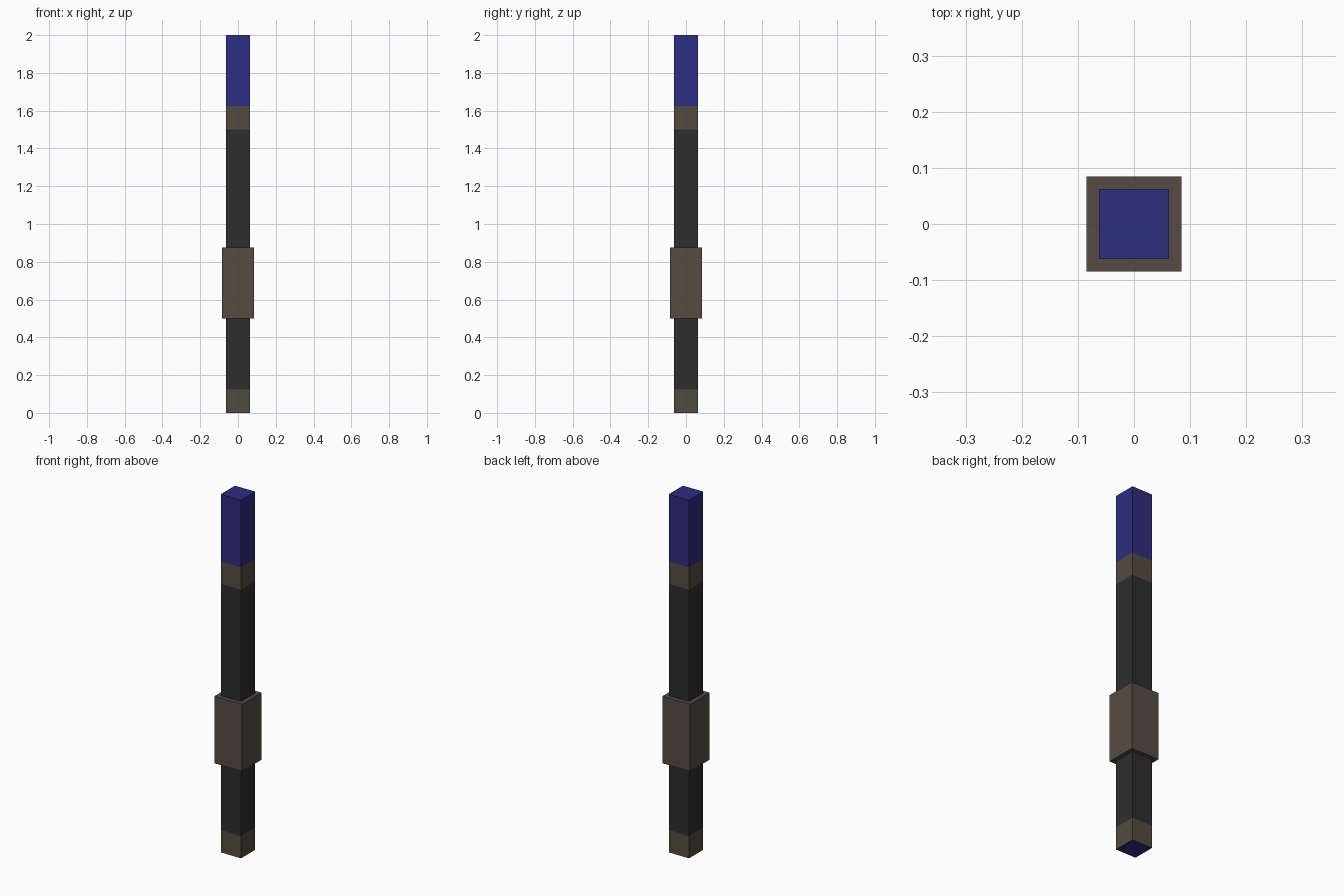
import bpy, bmesh
from mathutils import Vector

if "Cube" in bpy.data.objects:
    bpy.data.objects.remove(bpy.data.objects["Cube"])


def material(name, rgb):
    m = bpy.data.materials.new(name)
    m.diffuse_color = (*rgb, 1.0)
    m.use_nodes = True
    m.node_tree.nodes["Principled BSDF"].inputs["Base Color"].default_value = m.diffuse_color
    return m


blue = material("deep blue", (0.027, 0.026, 0.223))
black = material("charcoal", (0.027, 0.027, 0.027))
brown = material("band brown", (0.086, 0.070, 0.050))
grip_brown = material("grip brown", (0.091, 0.072, 0.056))


def box(name, half, z0, z1, mats, cuts=()):
    """Square upright bar, cut across at the given heights."""
    bm = bmesh.new()
    bmesh.ops.create_cube(bm, size=1.0)
    for v in bm.verts:
        v.co = Vector((v.co.x * 2 * half, v.co.y * 2 * half,
                       z0 + (v.co.z + 0.5) * (z1 - z0)))
    for z in cuts:
        bmesh.ops.bisect_plane(bm, geom=bm.verts[:] + bm.edges[:] + bm.faces[:],
                               plane_co=(0, 0, z), plane_no=(0, 0, 1))
    me = bpy.data.meshes.new(name)
    bm.to_mesh(me)
    bm.free()
    for m in mats:
        me.materials.append(m)
    ob = bpy.data.objects.new(name, me)
    bpy.context.collection.objects.link(ob)
    return ob


# Rod: brown foot band, charcoal shaft, brown collar, blue tip and blue underside
rod = box("staff_rod", 0.0625, 0.0, 2.0, (blue, black, brown), (0.125, 1.5, 1.625))
for p in rod.data.polygons:
    z = p.center.z
    if z > 1.625 or z < 0.001:
        p.material_index = 0
    elif z < 0.125 or z > 1.5:
        p.material_index = 2
    else:
        p.material_index = 1

# Thicker hand grip around the shaft
box("hand_grip", 0.085, 0.5, 0.875, (grip_brown,))
